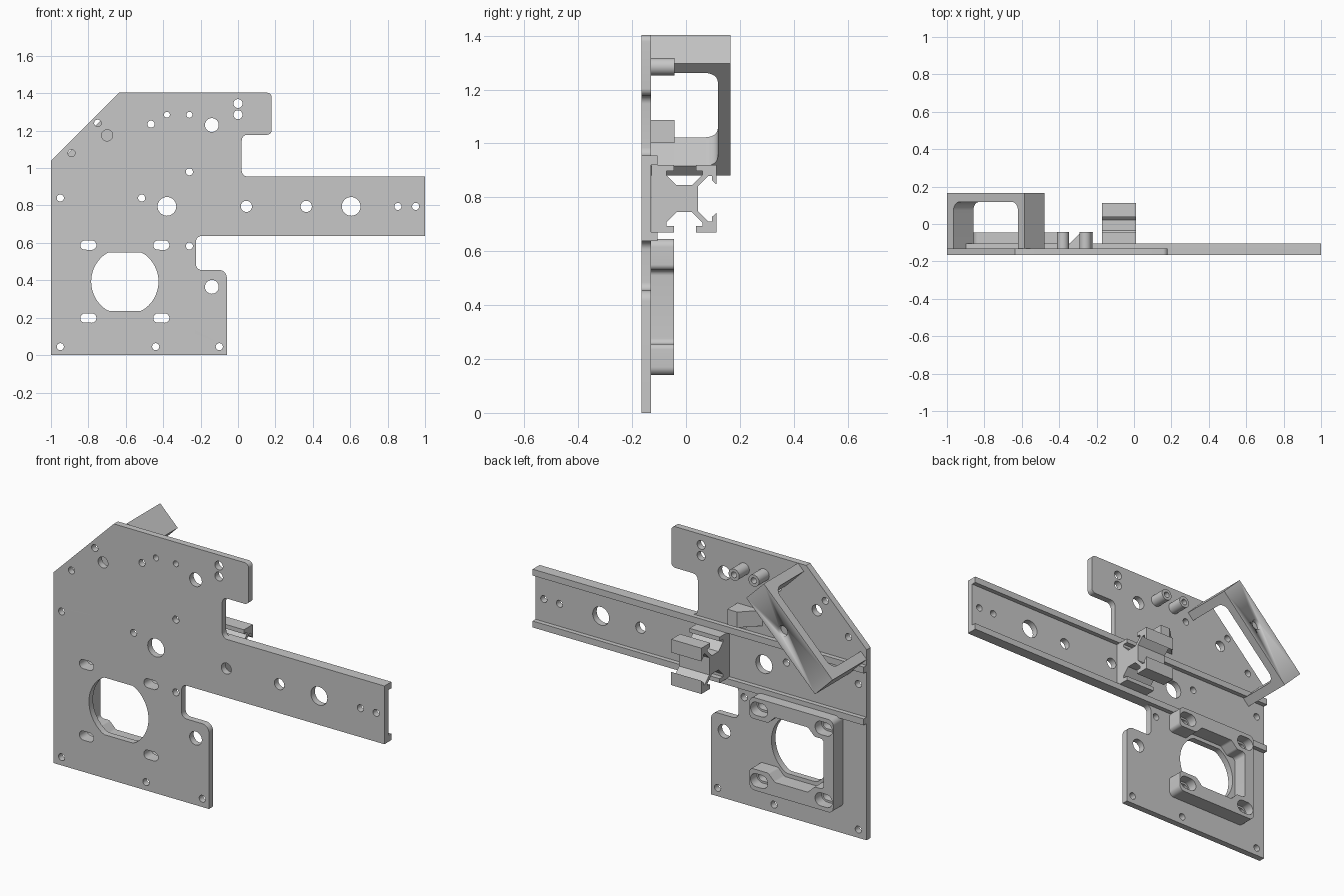
import bpy, bmesh, math
from mathutils import Matrix, Vector

if "Cube" in bpy.data.objects:
    bpy.data.objects.remove(bpy.data.objects["Cube"])

grey = bpy.data.materials.new("light grey")
grey.use_nodes = True
grey.diffuse_color = (0.57, 0.57, 0.57, 1)
grey.node_tree.nodes["Principled BSDF"].inputs["Base Color"].default_value = grey.diffuse_color

X, Y, Z = Vector((1, 0, 0)), Vector((0, 1, 0)), Vector((0, 0, 1))


def rounded(pts):
    """Corner list (x, y[, radius]) -> outline with arcs at the corners."""
    out = []
    for i, p in enumerate(pts):
        c = Vector(p[:2])
        if len(p) < 3:
            out.append(c)
            continue
        a = (Vector(pts[i - 1][:2]) - c).normalized()
        b = (Vector(pts[(i + 1) % len(pts)][:2]) - c).normalized()
        half = a.angle(b) / 2
        centre = c + (a + b).normalized() * p[2] / math.sin(half)
        start = c + a * p[2] / math.tan(half) - centre
        end = c + b * p[2] / math.tan(half) - centre
        for k in range(7):
            arm = start.lerp(end, k / 6)
            out.append(centre + arm.normalized() * p[2])
    return out


def circle(x, y, r, n=32):
    return [Vector((x + r * math.cos(math.tau * k / n), y + r * math.sin(math.tau * k / n)))
            for k in range(n)]


def slot(x, y, half, r):
    return [p + Vector((half - r if p.x > x else r - half, 0)) for p in circle(x + 1e-5, y, r)]


def solid(name, outlines, lo, hi, u=X, v=Z, origin=Vector()):
    """Fill outlines (inner ones become holes) in plane u, v and extrude from lo to hi."""
    curve = bpy.data.curves.new(name, 'CURVE')
    curve.dimensions, curve.fill_mode = '2D', 'BOTH'
    curve.extrude = (hi - lo) / 2
    for line in outlines:
        s = curve.splines.new('POLY')
        s.points.add(len(line) - 1)
        for point, p in zip(s.points, line):
            point.co = (p[0], p[1], 0, 1)
        s.use_cyclic_u = True
    temp = bpy.data.objects.new("temp", curve)
    bpy.context.collection.objects.link(temp)
    mesh = bpy.data.meshes.new_from_object(temp.evaluated_get(bpy.context.evaluated_depsgraph_get()))
    bpy.data.objects.remove(temp)
    w = u.cross(v)
    depth = -w if w.y < 0 else w
    frame = Matrix((u, v, w)).transposed().to_4x4()
    frame.translation = origin + depth * (lo + hi) / 2
    mesh.transform(frame)
    bm = bmesh.new()
    bm.from_mesh(mesh)
    bmesh.ops.remove_doubles(bm, verts=bm.verts, dist=1e-5)
    bmesh.ops.recalc_face_normals(bm, faces=bm.faces)
    bm.to_mesh(mesh)
    bm.free()
    mesh.name = name
    mesh.materials.clear()
    mesh.materials.append(grey)
    ob = bpy.data.objects.new(name, mesh)
    bpy.context.collection.objects.link(ob)
    bpy.ops.object.select_all(action='DESELECT')
    ob.select_set(True)
    bpy.context.view_layer.objects.active = ob
    bpy.ops.object.shade_smooth_by_angle(angle=math.radians(30))
    return ob


FRONT, BACK, REAR = -0.165, -0.13, -0.045   # plate front, plate back, boss height
CX, CZ = -0.605, 0.393                      # motor centre

# Main plate with arm, cut-outs and holes
outline = rounded([(-1, 0), (-0.06, 0), (-0.06, 0.455, 0.04), (-0.225, 0.455, 0.03),
                   (-0.225, 0.637, 0.03), (1, 0.637), (1, 0.955), (0.02, 0.955, 0.03),
                   (0.02, 1.178, 0.03), (0.18, 1.178, 0.025), (0.18, 1.403, 0.025),
                   (-0.635, 1.403), (-1, 1.04)])
holes = {
    0.019: [(-0.95, 0.84), (-0.515, 0.84), (0.855, 0.795), (0.95, 0.795), (-0.26, 0.98),
            (-0.26, 0.583), (-0.465, 1.235), (-0.75, 1.24), (-0.89, 1.08),
            (-0.95, 0.045), (-0.44, 0.045), (-0.1, 0.045)],
    0.016: [(-0.38, 1.285), (-0.26, 1.285)],
    0.024: [(0, 1.345), (0, 1.285)],
    0.03: [(-0.7, 1.175), (0.045, 0.795), (0.365, 0.795)],
    0.037: [(-0.14, 1.23), (-0.14, 0.365)],
    0.05: [(-0.38, 0.795), (0.605, 0.795)],
}
cuts = [circle(x, z, r) for r, spots in holes.items() for x, z in spots]
slots = [(CX + sx * 0.195, CZ + sz * 0.195) for sx in (-1, 1) for sz in (-1, 1)]
small_slots = [slot(x, z, 0.043, 0.025) for x, z in slots]
bore = [Vector((p.x, max(CZ - 0.156, min(CZ + 0.156, p.y)))) for p in circle(CX, CZ, 0.18, 64)]
solid("main_plate", [outline, bore] + cuts + small_slots, FRONT, BACK)

# Lips along both edges of the arm
for label, z in (("upper", 0.92), ("lower", 0.637)):
    solid(label + "_rail_lip", [[(-1, z), (1, z), (1, z + 0.035), (-1, z + 0.035)]], BACK - 0.002, -0.105)

# C-shaped motor mount, open on one side, with counterbored slots
upper = [(0.253, 0.253, 0.03), (0.253, 0.137, 0.02), (0.14, 0.137, 0.02), (0.1, 0.177, 0.02),
         (-0.1, 0.177, 0.02), (-0.14, 0.137, 0.02), (-0.195, 0.137, 0.02)]
lower = [(p[0], -p[1], p[2]) for p in reversed(upper)]
corners = upper + lower + [(-0.253, -0.253, 0.03), (-0.253, 0.253, 0.03)]
mount = rounded([(CX + x, CZ + z, r) for x, z, r in corners])
big_slots = [slot(x, z, 0.052, 0.036) for x, z in slots]
solid("motor_mount_base", [mount] + small_slots, BACK - 0.002, -0.1)
solid("motor_mount_rim", [mount] + big_slots, -0.1, REAR)

# Spacer tubes and wedge stop
for label, x in (("right", -0.38), ("left", -0.26)):
    solid(label + "_spacer", [circle(x, 1.285, 0.032), circle(x, 1.285, 0.016)], BACK - 0.002, REAR + 0.003)
solid("wedge_stop", [[(-0.37, BACK), (-0.28, -0.042), (-0.22, -0.042), (-0.22, BACK)]],
      1.002, 1.087, X, Y)

# Slotted carriage behind the arm, mirrored about its middle height
half = [(-0.128, -0.125), (-0.045, -0.125), (-0.045, -0.102), (-0.073, -0.102), (-0.073, -0.088),
        (-0.035, -0.05), (0.022, -0.05), (0.062, -0.09), (0.062, -0.102), (0.037, -0.102),
        (0.037, -0.125), (0.113, -0.125), (0.113, -0.053), (0.096, -0.068), (0.096, -0.084),
        (0.082, -0.084), (0.045, -0.047)]
profile = half + [(y, -z) for y, z in reversed(half)]
solid("carriage", [profile], -0.172, 0.01, Y, Z, Z * 0.795)

# Tilted U bracket along the chamfer, with a shallow hole in its bridge
slope = (X + Z).normalized()
span, wall, centre = 0.2935, 0.05, Vector((-0.74, 0, 1.142))
inner = span - wall
u_shape = rounded([(-span, BACK - 0.002), (-inner, BACK - 0.002), (-inner, 0.118, 0.045),
                   (inner, 0.118, 0.045), (inner, BACK - 0.002), (span, BACK - 0.002),
                   (span, 0.165), (-span, 0.165)])
bracket = solid("tilted_bracket", [u_shape], -0.075, 0.075, slope, Y, centre)
cutter = solid("bracket_hole_cutter", [circle(-0.7, 1.175, 0.028)], 0.14, 0.2)
cutter.hide_render = True
cutter.hide_viewport = True
cut = bracket.modifiers.new("hole", 'BOOLEAN')
cut.operation, cut.solver, cut.object = 'DIFFERENCE', 'EXACT', cutter
bpy.context.view_layer.objects.active = bracket
bpy.ops.object.modifier_apply(modifier=cut.name)
bpy.data.objects.remove(cutter)
